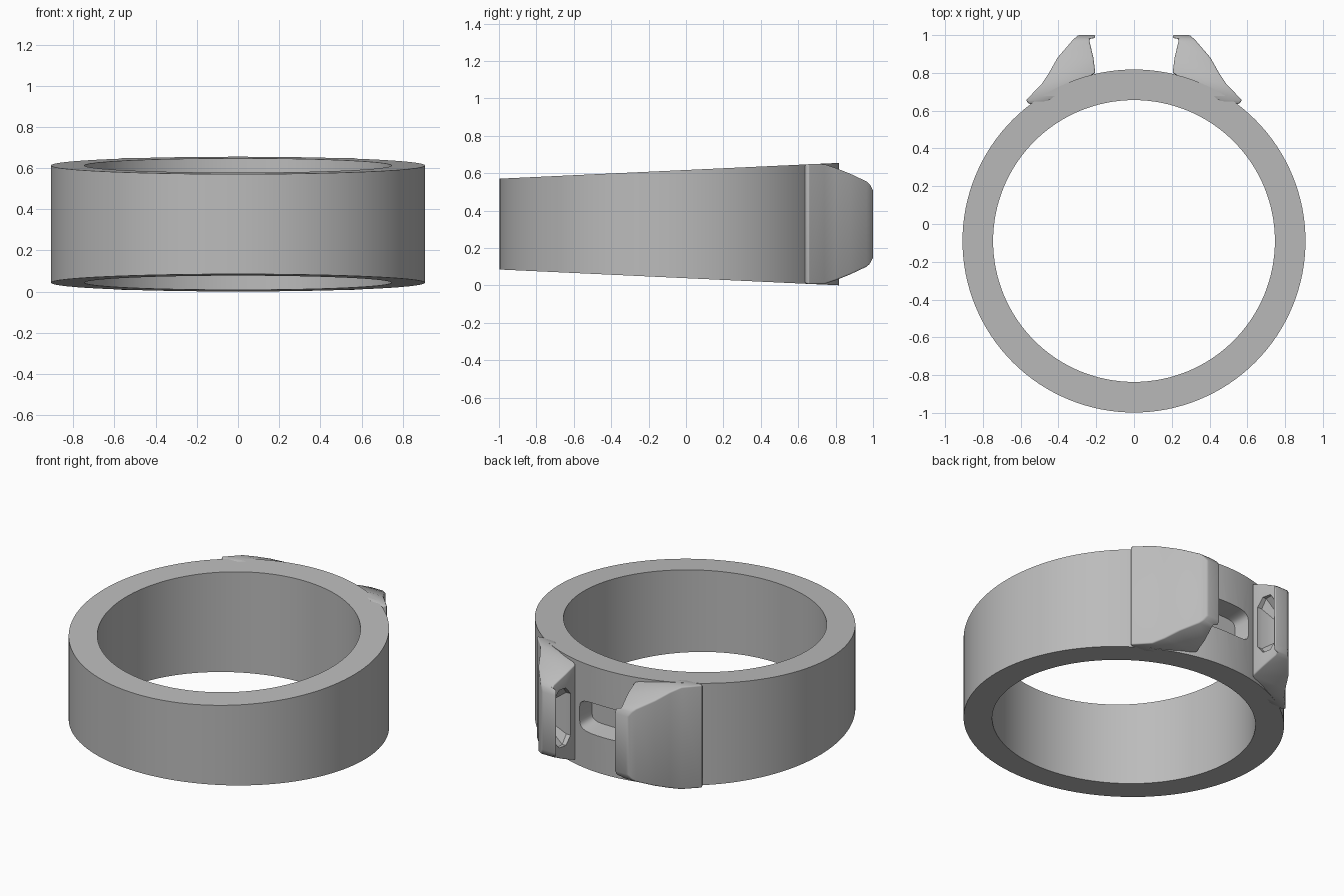
import bpy, bmesh, math

cube = bpy.data.objects.get("Cube")
if cube:
    bpy.data.objects.remove(cube, do_unlink=True)

RING_Y, MID_Z = -0.09, 0.328
OUTER, INNER = 0.908, 0.746
SEGMENTS = 128

metal = bpy.data.materials.new("grey metal")
metal.use_nodes = True
metal.diffuse_color = (0.5, 0.5, 0.5, 1)
metal.node_tree.nodes["Principled BSDF"].inputs["Base Color"].default_value = (0.5, 0.5, 0.5, 1)


def loft(name, sections, closed=False):
    """Join matching loops of points into a skin, capped unless closed on itself."""
    bm = bmesh.new()
    loops = [[bm.verts.new(p) for p in s] for s in sections]
    pairs = list(zip(loops, loops[1:]))
    if closed:
        pairs.append((loops[-1], loops[0]))
    else:
        bm.faces.new(loops[0])
        bm.faces.new(loops[-1])
    for a, b in pairs:
        n = len(a)
        for i in range(n):
            j = (i + 1) % n
            bm.faces.new((a[i], a[j], b[j], b[i]))
    bmesh.ops.recalc_face_normals(bm, faces=bm.faces)
    mesh = bpy.data.meshes.new(name)
    bm.to_mesh(mesh)
    bm.free()
    mesh.materials.append(metal)
    obj = bpy.data.objects.new(name, mesh)
    bpy.context.collection.objects.link(obj)
    return obj


def activate(obj):
    bpy.ops.object.select_all(action='DESELECT')
    obj.select_set(True)
    bpy.context.view_layer.objects.active = obj


def cut(obj, cutter):
    activate(obj)
    mod = obj.modifiers.new("cut", 'BOOLEAN')
    mod.operation, mod.solver, mod.object = 'DIFFERENCE', 'EXACT', cutter
    bpy.ops.object.modifier_apply(modifier=mod.name)
    bpy.data.objects.remove(cutter, do_unlink=True)


def smooth(obj, angle):
    activate(obj)
    bpy.ops.object.shade_smooth_by_angle(angle=math.radians(angle))


# Ring band, taller toward the back
def band_section(i):
    a = 2 * math.pi * i / SEGMENTS
    pts = []
    for r, side in ((OUTER, -1), (OUTER, 1), (INNER, 1), (INNER, -1)):
        x, y = r * math.cos(a), RING_Y + r * math.sin(a)
        half = 0.285 + 0.0465 * (y - RING_Y)
        pts.append((x, y, MID_Z + side * half))
    return pts


band = loft("ring_band", [band_section(i) for i in range(SEGMENTS)], closed=True)


# Blind rounded slot between the two lugs
def rounded(y, half_x, half_z, n=40):
    pts = []
    for i in range(n):
        c, s = math.cos(2 * math.pi * i / n), math.sin(2 * math.pi * i / n)
        pts.append((half_x * math.copysign(abs(c) ** 0.4, c), y,
                    MID_Z + half_z * math.copysign(abs(s) ** 0.4, s)))
    return pts


cut(band, loft("slot_cutter", [rounded(0.9, 0.19, 0.11), rounded(0.70, 0.16, 0.08)]))
smooth(band, 30)

# Lug rows: y, inner x, outer x, half height
LUG_ROWS = [
    (0.635, 0.50, 0.555, 0.315), (0.655, 0.45, 0.572, 0.321),
    (0.74, 0.30, 0.49, 0.320), (0.80, 0.205, 0.45, 0.300),
    (0.88, 0.215, 0.405, 0.268), (0.965, 0.235, 0.332, 0.228),
    (0.98, 0.235, 0.318, 0.215), (0.985, 0.205, 0.312, 0.208),
    (1.0, 0.205, 0.295, 0.18),
]
# Pocket outline: y offset, half height
POCKET = [(-0.06, 0.13), (-0.02, 0.18), (0.03, 0.18), (0.06, 0.14)]


def pocket_section(x, scale):
    outline = POCKET + [(y, -h) for y, h in reversed(POCKET)]
    return [(x, 0.9 + y * scale, MID_Z + h * scale) for y, h in outline]


# Two mirrored lugs with hollow inner faces
for side, name in ((1, "left_lug"), (-1, "right_lug")):
    rows = [[(xi, y, MID_Z - h), (xo, y, MID_Z - h), (xo, y, MID_Z + h), (xi, y, MID_Z + h)]
            for y, xi, xo, h in LUG_ROWS]
    pocket = [pocket_section(0.15, 1.0), pocket_section(0.24, 1.0), pocket_section(0.32, 0.55)]
    mirror = lambda secs: [[(x * side, y, z) for x, y, z in s] for s in secs]
    lug = loft(name, mirror(rows))
    bevel = lug.modifiers.new("soft edges", 'BEVEL')
    bevel.width, bevel.segments = 0.015, 3
    bevel.limit_method, bevel.angle_limit = 'ANGLE', math.radians(40)
    activate(lug)
    bpy.ops.object.modifier_apply(modifier=bevel.name)
    cut(lug, loft("pocket_cutter", mirror(pocket)))
    smooth(lug, 35)
